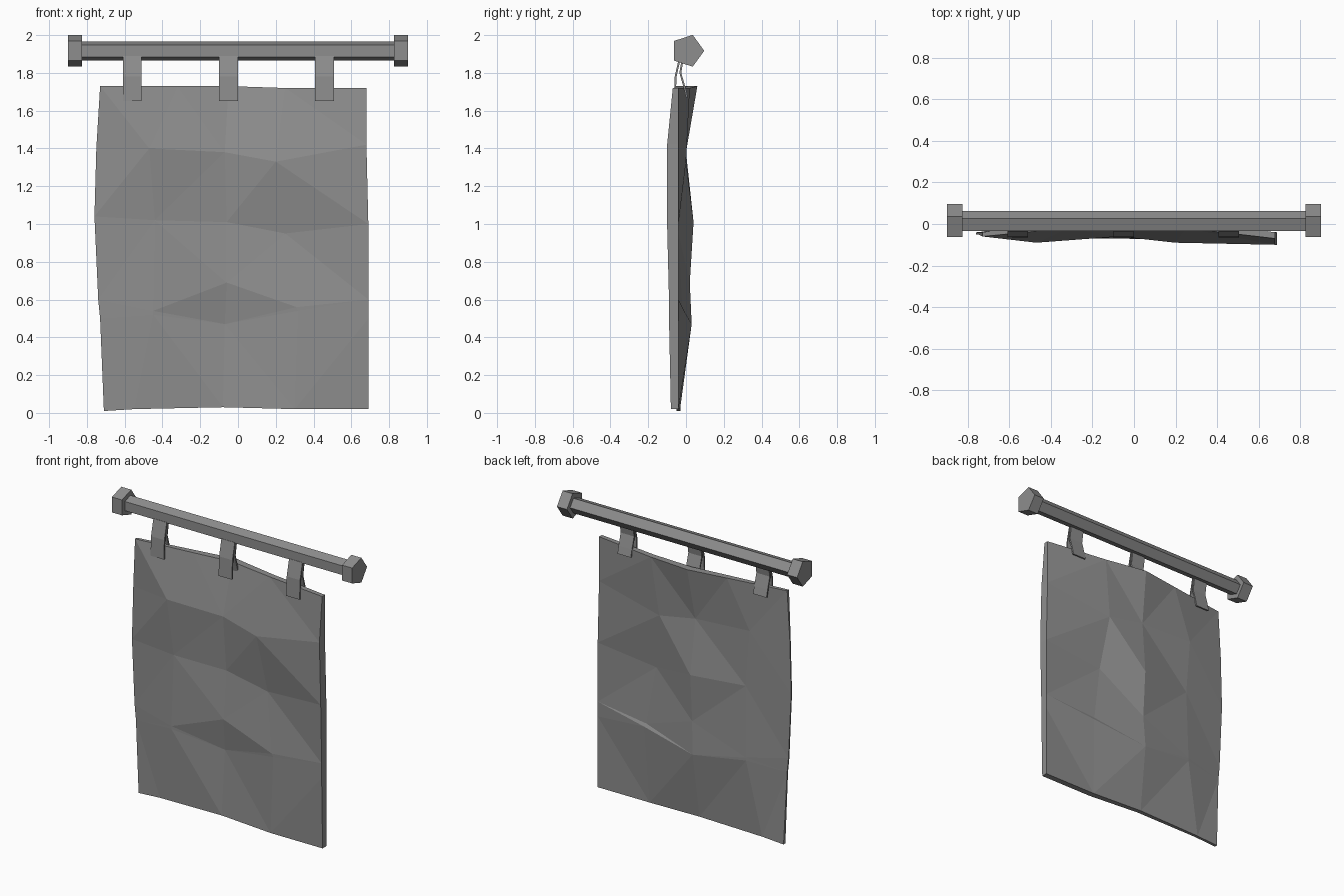
import bpy
import bmesh
from math import sin, cos, tau

old = bpy.data.objects.get("Cube")
if old:
    bpy.data.objects.remove(old, do_unlink=True)

grey = bpy.data.materials.new("plain_grey")
grey.use_nodes = True
shade = (0.27, 0.27, 0.27, 1)
grey.diffuse_color = shade
grey.node_tree.nodes["Principled BSDF"].inputs["Base Color"].default_value = shade


def finish(name, bm):
    """Turn a bmesh into a flat shaded object with outward normals."""
    bmesh.ops.recalc_face_normals(bm, faces=bm.faces)
    mesh = bpy.data.meshes.new(name)
    bm.to_mesh(mesh)
    bm.free()
    mesh.materials.append(grey)
    obj = bpy.data.objects.new(name, mesh)
    bpy.context.collection.objects.link(obj)
    return obj


def extrude_along_x(name, outline, x_start, x_end):
    """Extrude a closed outline of (y, z) points between two x positions."""
    bm = bmesh.new()
    face = bm.faces.new([bm.verts.new((x_start, y, z)) for y, z in outline])
    result = bmesh.ops.extrude_face_region(bm, geom=[face])
    moved = [g for g in result["geom"] if isinstance(g, bmesh.types.BMVert)]
    bmesh.ops.translate(bm, verts=moved, vec=(x_end - x_start, 0, 0))
    return finish(name, bm)


def pentagon(radius, y, z):
    return [(y + radius * cos(tau * i / 5), z + radius * sin(tau * i / 5))
            for i in range(5)]


def ribbon(path, thickness):
    """Close an open (y, z) path into a thin band outline."""
    return path + [(y + thickness, z) for y, z in reversed(path)]


# Pole and end caps
extrude_along_x("pole", pentagon(0.053, 0.01, 1.916), -0.84, 0.84)
for side, name in ((-1, "right_cap"), (1, "left_cap")):
    extrude_along_x(name, pentagon(0.0885, 0.008, 1.917), side * 0.825, side * 0.9)

# Hanging straps: a front and a back band at each place
front_path = [(-0.035, 1.89), (-0.06, 1.78), (-0.065, 1.65)]
back_path = [(-0.02, 1.89), (-0.035, 1.8), (-0.012, 1.72), (0, 1.67)]
for place, x in (("right", -0.56), ("middle", -0.05), ("left", 0.457)):
    extrude_along_x(place + "_strap_front", ribbon(front_path, 0.01), x - 0.05, x + 0.05)
    extrude_along_x(place + "_strap_back", ribbon(back_path, 0.01), x - 0.05, x + 0.05)

# Crumpled cloth: rows from top to bottom of (x, z, front y, back y) in hundredths
cloth_rows = [
    [(-73, 173, -6, -4), (-32, 173, -2, 2), (-5, 173, 1, 6), (25, 172, -2, 2), (68, 172, -7, -4)],
    [(-75, 140, -5, -4), (-47, 140, -9, -1), (-7, 138, -6, 0), (20, 133, -9, 0), (68, 142, -10, -4)],
    [(-76, 104, -5, -4), (-44, 102, -6, -1), (-6, 101, -4, 4), (25, 95, -4, -4), (69, 100, -10, -4)],
    [(-74, 60, -5, -4), (-45, 54, -7, 0), (-6, 69, -7, 2), (31, 56, -8, -2), (69, 60, -9, -4)],
    [(-73, 50, -5, -4), (-45, 52, -7, 0), (-7, 47, -4, 3), (32, 54, -8, -1), (69, 50, -9, -4)],
    [(-71, 1, -5, -3), (-55, 2, -5, -3), (-8, 3, -6, -3), (30, 2, -8, -4), (69, 2, -8, -4)],
]

bm = bmesh.new()
front = [[bm.verts.new((x / 100, f / 100, z / 100)) for x, z, f, b in row]
         for row in cloth_rows]
back = [[bm.verts.new((x / 100, b / 100, z / 100)) for x, z, f, b in row]
        for row in cloth_rows]

# Front and back skins
for skin in (front, back):
    for upper, lower in zip(skin, skin[1:]):
        for i in range(len(upper) - 1):
            bm.faces.new((upper[i], upper[i + 1], lower[i + 1], lower[i]))


# Hem joining the two skins all the way round
def border(grid):
    right_side = [row[-1] for row in grid[1:-1]]
    left_side = [row[0] for row in grid[1:-1]]
    return grid[0] + right_side + grid[-1][::-1] + left_side[::-1]


front_rim, back_rim = border(front), border(back)
for i in range(len(front_rim)):
    bm.faces.new((front_rim[i - 1], front_rim[i], back_rim[i], back_rim[i - 1]))
bmesh.ops.triangulate(bm, faces=bm.faces[:])
finish("cloth", bm)
